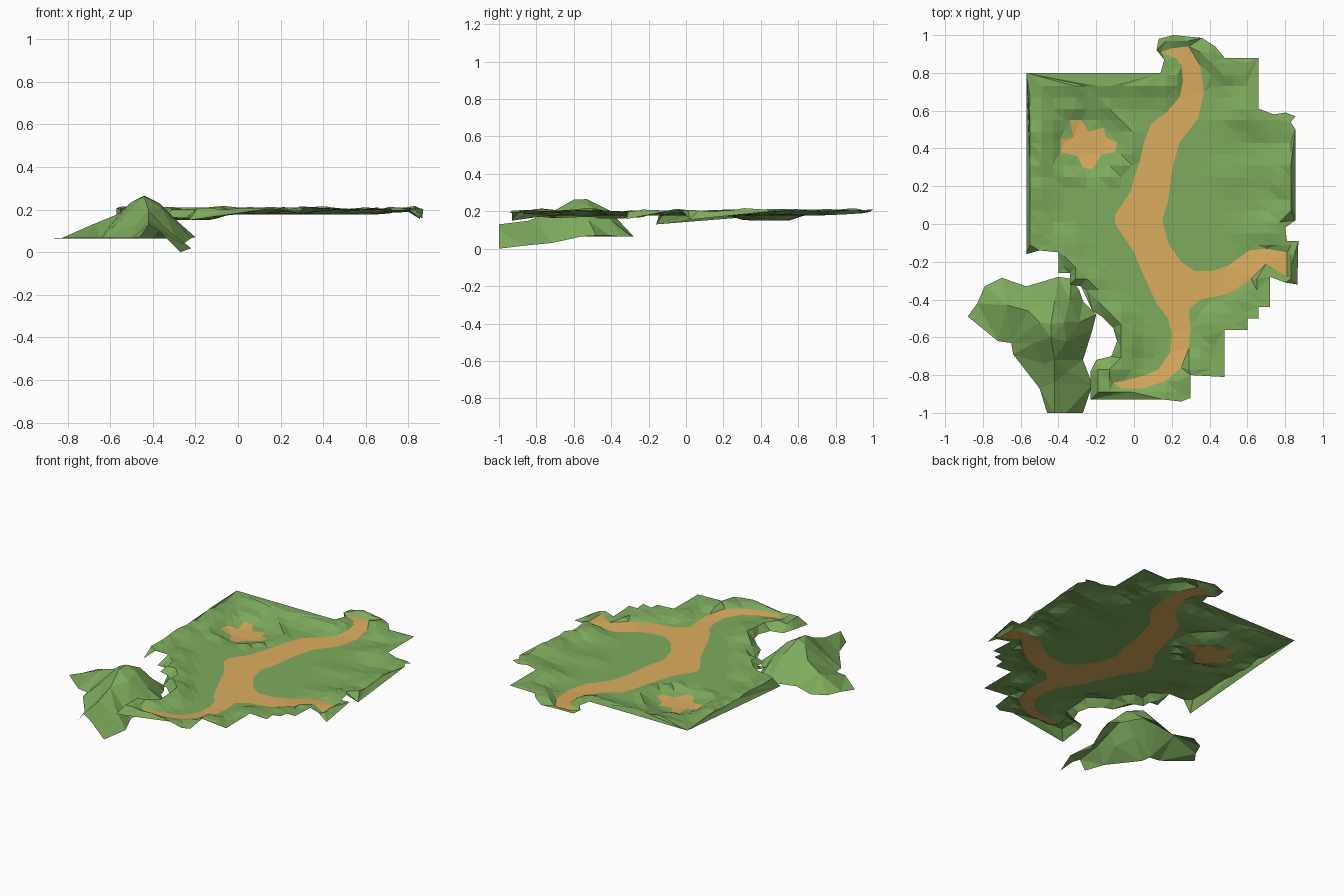
import bpy, math
from mathutils import Vector, noise
from mathutils.geometry import delaunay_2d_cdt, intersect_point_line

if "Cube" in bpy.data.objects:
    bpy.data.objects.remove(bpy.data.objects["Cube"])


def pts(flat):
    return [Vector(flat[i:i + 2]) for i in range(0, len(flat), 2)]


def inside(p, poly):
    hit = False
    for a, b in zip(poly, poly[1:] + poly[:1]):
        if (a.y > p.y) != (b.y > p.y) and p.x < a.x + (p.y - a.y) / (b.y - a.y) * (b.x - a.x):
            hit = not hit
    return hit


def edge_dist(p, poly):
    best = 9.0
    for a, b in zip(poly, poly[1:] + poly[:1]):
        q, t = intersect_point_line(p, a, b)
        q = a.lerp(b, min(1, max(0, t)))
        best = min(best, (p - q).length)
    return best


def material(name, col):
    m = bpy.data.materials.new(name)
    m.diffuse_color = (*col, 1)
    m.use_nodes = True
    m.node_tree.nodes["Principled BSDF"].inputs["Base Color"].default_value = m.diffuse_color
    return m


def build(name, verts, faces, mat):
    used = sorted({i for f in faces for i in f})
    remap = {v: k for k, v in enumerate(used)}
    me = bpy.data.meshes.new(name)
    me.from_pydata([verts[i] for i in used], [], [[remap[i] for i in f] for f in faces])
    me.materials.append(mat)
    bpy.context.collection.objects.link(bpy.data.objects.new(name, me))


def triangulate(loops, extra):
    # constrained triangulation of closed outlines plus loose inner points
    co, edges = [], []
    for lp in loops:
        n = len(co)
        co += lp
        edges += [(n + i, n + (i + 1) % len(lp)) for i in range(len(lp))]
    v, _, f, *_ = delaunay_2d_cdt(co + extra, edges, [], 0, 1e-5)
    return v, f, [sum((v[i] for i in t), Vector((0, 0))) / len(t) for t in f]


grass = material("grass", (0.21, 0.41, 0.11))
sand = material("sand", (0.72, 0.42, 0.115))

# Outlines of the plateau, the trail and the sandy hollow
land = pts([-.57, .8, .14, .8, .16, .87, .12, .92, .13, .98, .21, 1, .36, .985, .43, .94,
            .48, .88, .66, .88, .66, .61, .74, .58, .8, .59, .855, .57, .83, .54, .855, .5,
            .855, .02, .8, -.02, .81, -.09, .87, -.09, .865, -.32, .8, -.31, .72, -.28,
            .72, -.44, .66, -.44, .66, -.5, .6, -.5, .6, -.56, .48, -.56, .48, -.81,
            .3, -.8, .3, -.92, .25, -.94, .16, -.93, -.23, -.93, -.23, -.78, -.2, -.72,
            -.12, -.7, -.09, -.62, -.11, -.55, -.17, -.49, -.22, -.46, -.28, -.33,
            -.34, -.32, -.34, -.26, -.4, -.26, -.4, -.15, -.5, -.14, -.57, -.16])
trail = pts([.14, .91, .22, .88, .25, .84, .26, .76, .24, .67, .17, .59, .09, .53, .05, .42,
             .03, .33, 0, .24, -.02, .17, -.1, .05, -.1, 0, 0, -.15, .05, -.27, .12, -.42,
             .18, -.5, .2, -.58, .19, -.68, .13, -.77, .06, -.8, -.05, -.83, -.11, -.84,
             -.07, -.87, .05, -.87, .17, -.83, .25, -.76, .29, -.66, .3, -.55, .29, -.45,
             .35, -.4, .5, -.37, .62, -.29, .7, -.21, .81, -.28, .81, -.15, .7, -.13,
             .61, -.14, .5, -.22, .41, -.25, .32, -.25, .25, -.2, .18, -.1, .15, .02,
             .18, .12, .2, .28, .24, .43, .34, .56, .37, .7, .35, .84, .29, .94, .2, .93])
hollow = pts([-.34, .55, -.28, .55, -.24, .49, -.16, .51, -.15, .46, -.09, .43, -.1, .38,
              -.17, .37, -.22, .29, -.27, .3, -.3, .36, -.39, .38, -.39, .45, -.32, .46])

# Loose grid points between the outlines
grid = []
for i in range(-10, 16):
    for j in range(-16, 18):
        p = Vector((i * .06 - .01, j * .06 + .01))
        if inside(p, land) and not inside(p, trail) and \
                min(edge_dist(p, lp) for lp in (land, trail, hollow)) > .018:
            grid.append(p)


def height(p):
    d = edge_dist(p, land)
    rough = noise.noise(Vector((p.x * 9, p.y * 9, 3.3)))
    on_trail = inside(p, trail) or edge_dist(p, trail) < .005
    rim = max(0, min(1, (.17 - d) / .09))
    z = .177 + rim * (.012 if on_trail else .026 + .02 * rough)
    # low mounds on the east side
    for x, y in ((.52, .55), (.5, .26), (.62, -.04), (.7, .3)):
        r = math.hypot((p.x - x) / 1.6, p.y - y)
        if not on_trail:
            z += max(0, .013 * (1 - r / .1))
    # hollow with a slightly raised lip
    r = math.hypot(p.x + .24, p.y - .43)
    if r < .24:
        z = .177 + (.012 if r > .19 else 0) - .027 * min(1, max(0, (.2 - r) / .08))
    # sagging south-west rim and two drooping corners
    if p.x < -.08 and p.y < -.2 and d < .03:
        z = .165 + .02 * rough
    for x, y, low in ((-.57, -.16, .13), (.855, .02, .155), (.865, -.32, .158), (-.23, -.93, .15)):
        if math.hypot(p.x - x, p.y - y) < .03:
            z = low
    return z


v, f, mid = triangulate([land, trail, hollow], grid)
verts = [(p.x, p.y, height(p)) for p in v]
groups = {"plateau": [], "trail": [], "sandy_hollow": []}
for t, c in zip(f, mid):
    if inside(c, trail):
        groups["trail"].append(t)
    elif inside(c, hollow):
        groups["sandy_hollow"].append(t)
    elif inside(c, land):
        groups["plateau"].append(t)
for name, faces in groups.items():
    build(name, verts, faces, grass if name == "plateau" else sand)

# Hill beside the plateau: foot outline and ridge points as x, y, z
foot = [(-.88, -.49, .065), (-.83, -.42, .065), (-.79, -.33, .065), (-.70, -.285, .065),
        (-.57, -.33, .065), (-.40, -.28, .065), (-.33, -.29, .065), (-.29, -.35, .065),
        (-.27, -.41, .07), (-.20, -.48, .07), (-.22, -.56, .065), (-.27, -.72, .03),
        (-.22, -.85, .018), (-.27, -1, 0), (-.36, -1, .09), (-.42, -1, .13), (-.46, -1, .07),
        (-.50, -.87, .066), (-.64, -.69, .066), (-.65, -.63, .066), (-.72, -.62, .066)]
ridge = [(-.44, -.53, .265), (-.44, -.60, .262), (-.37, -.52, .23), (-.36, -.62, .21),
         (-.50, -.52, .235), (-.42, -.41, .205), (-.34, -.40, .15), (-.56, -.46, .18),
         (-.67, -.43, .135), (-.42, -.72, .195), (-.42, -.84, .15), (-.35, -.78, .12),
         (-.53, -.63, .17), (-.29, -.52, .15), (-.48, -.74, .13)]
hill = [Vector(p[:2]) for p in foot]
v, f, mid = triangulate([hill], [Vector(p[:2]) for p in ridge])
known = foot + ridge
verts = [(p.x, p.y, min(known, key=lambda k: math.hypot(k[0] - p.x, k[1] - p.y))[2]) for p in v]
build("hill", verts, [t for t, c in zip(f, mid) if inside(c, hill)], grass)
